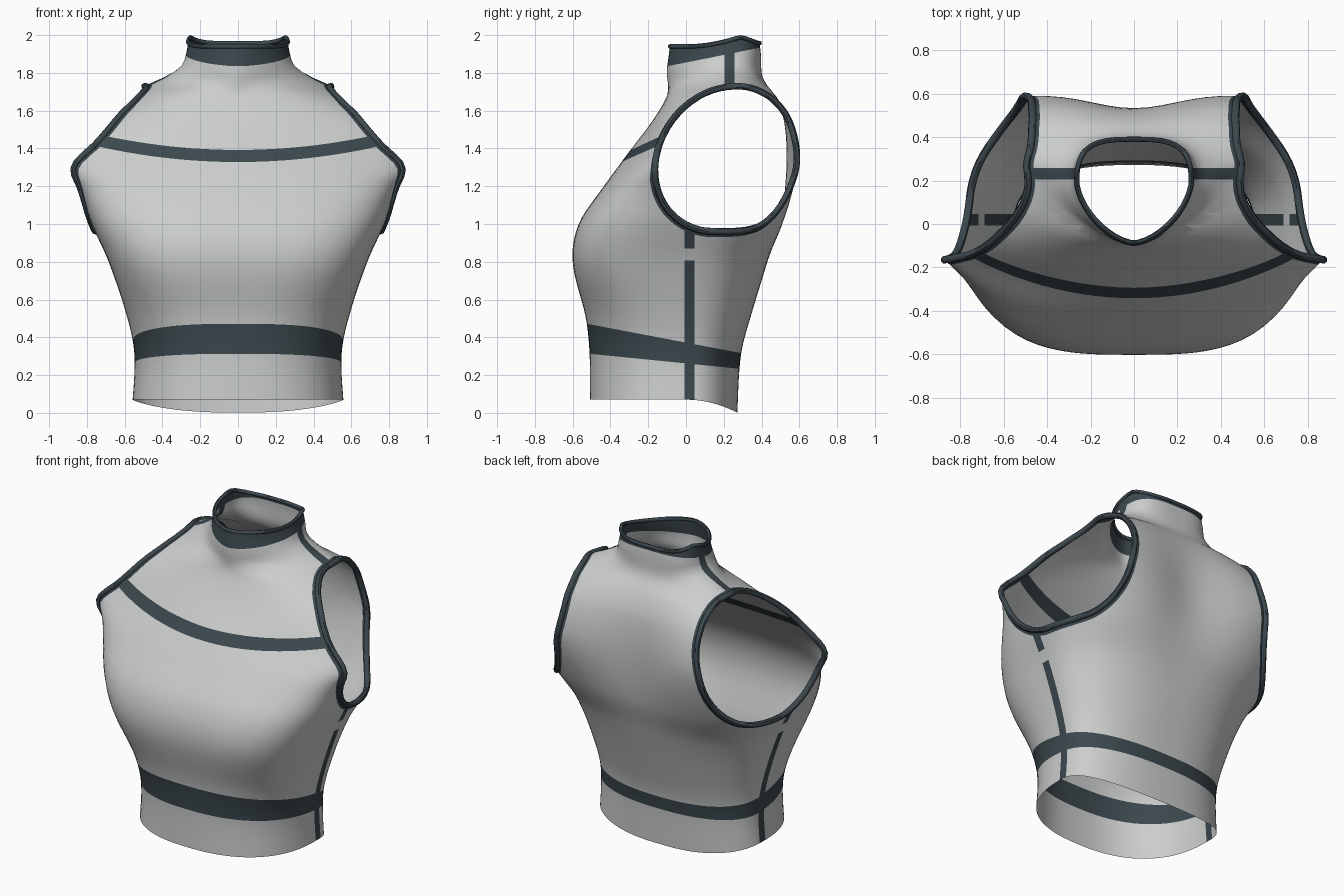
import bpy
import bmesh
from math import sin, cos, pi, exp
from mathutils import Vector
from mathutils.kdtree import KDTree

cube = bpy.data.objects.get("Cube")
if cube:
    bpy.data.objects.remove(cube, do_unlink=True)

SEGMENTS = 96
ROWS = 64


def make_material(name, rgb):
    mat = bpy.data.materials.new(name)
    mat.use_nodes = True
    mat.diffuse_color = (*rgb, 1)
    mat.node_tree.nodes["Principled BSDF"].inputs["Base Color"].default_value = (*rgb, 1)
    return mat


cloth = make_material("light_grey_cloth", (0.6, 0.62, 0.61))
trim = make_material("dark_slate_trim", (0.045, 0.065, 0.075))

# Body sections: height, half width, y of widest point, front y, back y,
# front roundness, back roundness
SECTIONS = [
    (-0.03, 0.565, 0, -0.51, 0.27, 2.4, 2.4),
    (0.3, 0.548, 0, -0.51, 0.29, 2.4, 2.4),
    (0.5, 0.585, 0, -0.53, 0.34, 2.6, 2.4),
    (0.8, 0.685, 0, -0.6, 0.44, 3.2, 2.5),
    (1, 0.775, 0, -0.568, 0.53, 3, 3),
    (1.2, 0.85, -0.06, -0.435, 0.59, 2.5, 3.6),
    (1.37, 0.98, 0, -0.31, 0.6, 1.8, 4),
    (1.55, 0.81, 0.1, -0.175, 0.56, 2.1, 4),
    (1.68, 0.58, 0.25, -0.1, 0.49, 2.2, 3),
    (1.74, 0.475, 0.27, -0.095, 0.44, 1.5, 1.9),
    (1.78, 0.385, 0.25, -0.1, 0.415, 1.5, 2),
    (1.83, 0.305, 0.2, -0.1, 0.405, 1.6, 2.5),
    (1.9, 0.275, 0.2, -0.09, 0.4, 1.6, 3),
    (2.03, 0.255, 0.2, -0.08, 0.38, 1.6, 3),
]


def clamp(t):
    return max(0, min(1, t))


def slope(i, k):
    a, b = SECTIONS[max(i - 1, 0)], SECTIONS[min(i + 1, len(SECTIONS) - 1)]
    return (b[k] - a[k]) / (b[0] - a[0])


def section_at(z):
    """Smoothly interpolated section values at a height."""
    i = max(j for j in range(len(SECTIONS) - 1) if SECTIONS[j][0] <= z or j == 0)
    a, b = SECTIONS[i], SECTIONS[i + 1]
    h = b[0] - a[0]
    t = (z - a[0]) / h
    s = t * t * (3 - 2 * t)
    return [a[k] + (b[k] - a[k]) * s
            + h * t * (1 - t) * ((1 - t) * slope(i, k) - t * slope(i + 1, k))
            for k in range(1, 7)]


def body_point(z, angle):
    w, yc, yf, yb, nf, nb = section_at(z)
    s, c = sin(angle), cos(angle)
    n, reach = (nf, yf - yc) if c > 0 else (nb, yb - yc)
    r = (abs(s) ** n + abs(c) ** n) ** (-1 / n)
    x = w * s * r
    y = yc + reach * abs(c) * r
    if c < 0:  # spine groove
        y -= 0.07 * exp(-(x / 0.28) ** 2 - ((z - 1.3) / 0.35) ** 2) * abs(c)
    return x, y, z


# Level functions: zero on the line where the cloth is cut
def hem(p):
    return p.z - 0.07 + 0.068 * clamp(p.y / 0.27) ** 2


def collar_top(p):
    return p.z - 1.94 - 0.048 * clamp(p.y / 0.28) ** 2 + 0.03 * clamp((p.y - 0.3) / 0.08)


def collar_low(p):
    return p.z - 1.855 - 0.2 * p.y


def armhole(p):
    y = p.y - 0.6 * (abs(p.x) - 0.47) * clamp((p.y - 0.1) / 0.3)
    dz = p.z - 1.345
    return ((y - 0.205 - 0.15 * dz) / 0.365) ** 2 + (dz / 0.385) ** 2 - 1


def arm_trim(p):
    return arm_edges.find(p)[2] - 0.034


def chest(p):
    return p.z - 1.36 - 0.15 * p.x ** 2


def chest_upper(p):
    return chest(p) - 0.032


def chest_lower(p):
    return chest(p) + 0.032


def waist_upper(p):
    return p.z - 0.372 + 0.19 * p.y


def waist_lower(p):
    return p.z - 0.262 + 0.1 * p.y


def side_front(p):
    return p.y + 0.008


def side_back(p):
    return p.y - 0.045


def shoulder_front(p):
    return p.y - 0.205


def shoulder_back(p):
    return p.y - 0.258


def cut(bm, level):
    """Split the surface along the zero line of a level function."""
    value = {v: level(v.co) for v in bm.verts}
    hits = [v for v in bm.verts if abs(value[v]) < 1e-4]
    for e in list(bm.edges):
        a, b = e.verts
        fa, fb = value[a], value[b]
        if fa * fb < 0 and min(abs(fa), abs(fb)) >= 1e-4:
            hits.append(bmesh.utils.edge_split(e, a, fa / (fa - fb))[1])
    bmesh.ops.connect_verts(bm, verts=hits)


def is_trim(p):
    if collar_low(p) > 0 or arm_trim(p) < 0:
        return True
    if chest_lower(p) > 0 > chest_upper(p) and p.y < 0.05:
        return True
    if waist_lower(p) > 0 > waist_upper(p):
        return True
    if side_front(p) > 0 > side_back(p) and p.z < 1.1:
        return not 0.81 < p.z < 0.86  # small break in the side seam
    return shoulder_front(p) > 0 > shoulder_back(p) and p.z > 1.7


def boundary_loops(bm):
    """Ordered points of each open edge."""
    left = {e for e in bm.edges if e.is_boundary}
    loops = []
    while left:
        edge = left.pop()
        vert = edge.verts[1]
        points = [edge.verts[0].co.copy()]
        while edge:
            if (vert.co - points[-1]).length > 0.025:
                points.append(vert.co.copy())
            edge = next((e for e in vert.link_edges if e in left), None)
            if edge:
                left.remove(edge)
                vert = edge.other_vert(vert)
        if (points[-1] - points[0]).length < 0.015:
            points.pop()
        loops.append(points)
    return loops


def finish(obj):
    bpy.ops.object.select_all(action='DESELECT')
    obj.select_set(True)
    bpy.context.view_layer.objects.active = obj
    if obj.type == 'CURVE':
        bpy.ops.object.convert(target='MESH')
    bpy.ops.object.shade_smooth_by_angle(angle=pi / 4)


# Lofted body
bm = bmesh.new()
low, high = SECTIONS[0][0], SECTIONS[-1][0]
rings = [[bm.verts.new(body_point(low + (high - low) * r / ROWS, 2 * pi * s / SEGMENTS))
          for s in range(SEGMENTS)] for r in range(ROWS + 1)]
for lower, upper in zip(rings, rings[1:]):
    for s in range(SEGMENTS):
        n = (s + 1) % SEGMENTS
        bm.faces.new((lower[s], lower[n], upper[n], upper[s]))

# Openings for hem, neck and arms
for level, side in ((hem, 1), (collar_top, -1), (armhole, 1)):
    cut(bm, level)
    waste = [f for f in bm.faces if level(f.calc_center_median()) * side < 0]
    bmesh.ops.delete(bm, geom=waste, context='FACES')

# Arm opening edges, sampled finely for an even trim width
loops = boundary_loops(bm)
samples = [p.lerp(q, k / 6) for pts in loops for p, q in zip(pts, pts[1:] + pts[:1])
           for k in range(6) if 0.5 < p.z < 1.85]
arm_edges = KDTree(len(samples))
for i, p in enumerate(samples):
    arm_edges.insert(p, i)
arm_edges.balance()

# Trim bands and seams
for level in (collar_low, arm_trim, chest_upper, chest_lower, waist_upper, waist_lower,
              side_front, side_back, shoulder_front, shoulder_back):
    cut(bm, level)
for f in bm.faces:
    f.material_index = int(is_trim(f.calc_center_median()))
bmesh.ops.recalc_face_normals(bm, faces=bm.faces)

mesh = bpy.data.meshes.new("sleeveless_top")
bm.to_mesh(mesh)
bm.free()
mesh.materials.append(cloth)
mesh.materials.append(trim)
body = bpy.data.objects.new("sleeveless_top", mesh)
bpy.context.collection.objects.link(body)
finish(body)

# Piping around the neck and arm openings
for points in loops:
    centre = sum(points, Vector()) / len(points)
    if len(points) < 8 or centre.z < 0.5:
        continue
    neck = centre.z > 1.8
    name = "collar_piping" if neck else ("left" if centre.x > 0 else "right") + "_arm_piping"
    curve = bpy.data.curves.new(name, 'CURVE')
    curve.dimensions = '3D'
    curve.bevel_depth = 0.012 if neck else 0.018
    curve.bevel_resolution = 2
    spline = curve.splines.new('POLY')
    spline.points.add(len(points) - 1)
    for target, p in zip(spline.points, points):
        target.co = (*p, 1)
    spline.use_cyclic_u = True
    curve.materials.append(trim)
    piping = bpy.data.objects.new(name, curve)
    bpy.context.collection.objects.link(piping)
    finish(piping)
